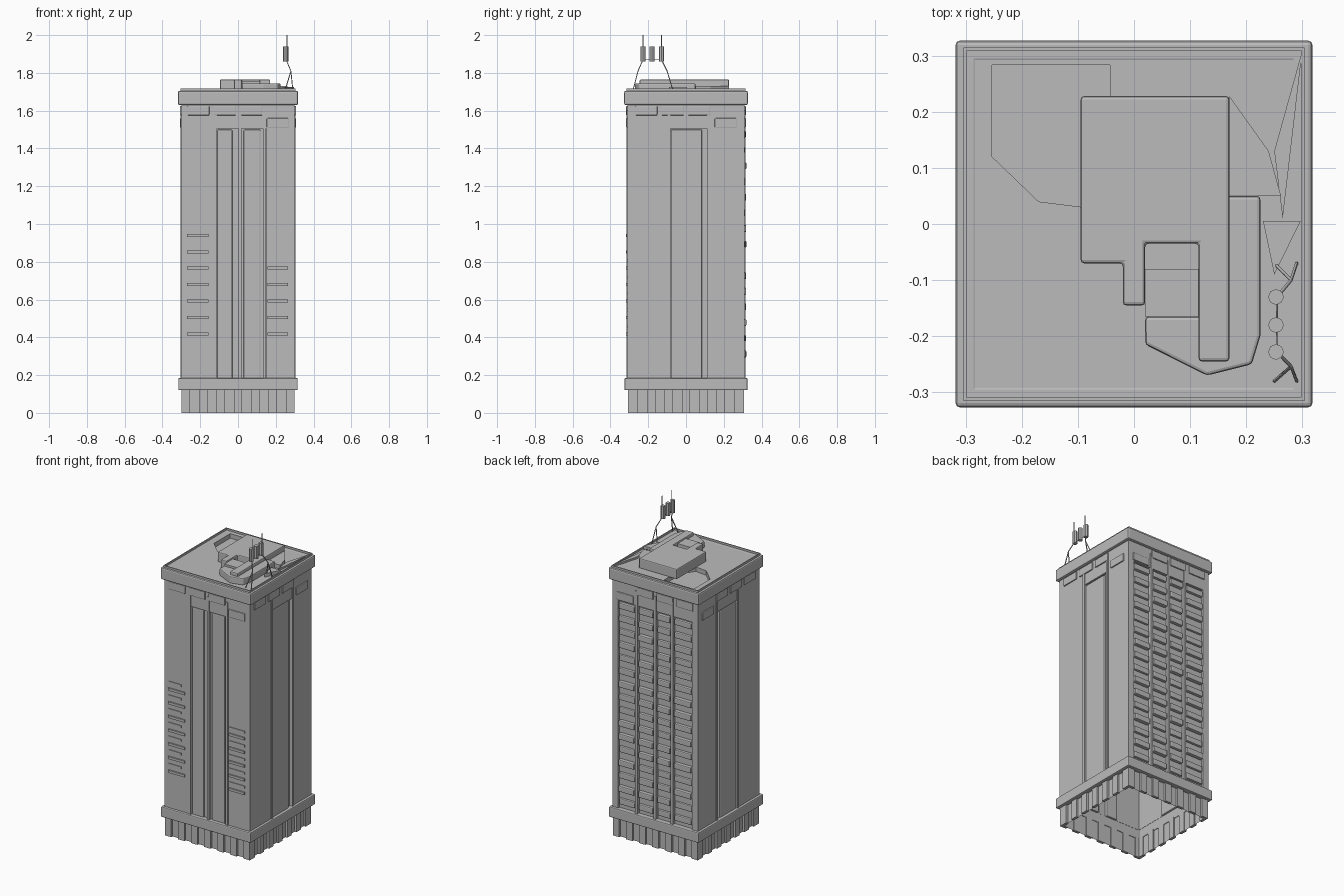
import bpy, bmesh, math, random
from mathutils import Vector

random.seed(4)
if "Cube" in bpy.data.objects:
    bpy.data.objects.remove(bpy.data.objects["Cube"])

# One concrete colour for everything
grey = bpy.data.materials.new("concrete grey")
grey.use_nodes = True
tone = (0.5, 0.5, 0.5, 1)
grey.diffuse_color = tone
grey.node_tree.nodes["Principled BSDF"].inputs["Base Color"].default_value = tone


def finish(name, bm, bevel=0):
    bmesh.ops.recalc_face_normals(bm, faces=bm.faces)
    mesh = bpy.data.meshes.new(name)
    bm.to_mesh(mesh)
    bm.free()
    mesh.materials.append(grey)
    ob = bpy.data.objects.new(name, mesh)
    bpy.context.collection.objects.link(ob)
    if bevel:
        mod = ob.modifiers.new("edge", "BEVEL")
        mod.width, mod.segments = bevel, 2
    return ob


def box(bm, x0, x1, y0, y1, z0, z1):
    vs = [bm.verts.new((x, y, z)) for z in (z0, z1)
          for x, y in ((x0, y0), (x1, y0), (x1, y1), (x0, y1))]
    bm.faces.new(vs[:4])
    bm.faces.new(vs[4:])
    for i in range(4):
        j = (i + 1) % 4
        bm.faces.new((vs[i], vs[j], vs[j + 4], vs[i + 4]))


def on_side(bm, side, u0, u1, d0, d1, z0, z1):
    """Box on one facade: u runs along it, d is the distance from the centre."""
    s = -1 if side in ("front", "west") else 1
    a, b = sorted((s * d0, s * d1))
    if side in ("front", "back"):
        box(bm, u0, u1, a, b, z0, z1)
    else:
        box(bm, a, b, u0, u1, z0, z1)


def ring(name, hx, hy, wide, z0, z1, bevel=0):
    bm = bmesh.new()
    outer = [(-hx, -hy), (hx, -hy), (hx, hy), (-hx, hy)]
    loops = []
    for inset, z in ((0, z0), (0, z1), (wide, z1), (wide, z0)):
        loops.append([bm.verts.new((x - math.copysign(inset, x),
                                    y - math.copysign(inset, y), z)) for x, y in outer])
    for k in range(4):
        p, q = loops[k], loops[(k + 1) % 4]
        for i in range(4):
            j = (i + 1) % 4
            bm.faces.new((p[i], p[j], q[j], q[i]))
    return finish(name, bm, bevel)


def prism(name, pts, z0, z1, bevel=0):
    bm = bmesh.new()
    face = bm.faces.new([bm.verts.new((x, y, z0)) for x, y in pts])
    top = bmesh.ops.extrude_face_region(bm, geom=[face])["geom"]
    for v in top:
        if isinstance(v, bmesh.types.BMVert):
            v.co.z = z1
    return finish(name, bm, bevel)


def wire(name, pts, radius):
    curve = bpy.data.curves.new(name, "CURVE")
    curve.dimensions = "3D"
    curve.bevel_depth, curve.bevel_resolution = radius, 0
    line = curve.splines.new("POLY")
    line.points.add(len(pts) - 1)
    for p, co in zip(line.points, pts):
        p.co = (*co, 1)
    curve.materials.append(grey)
    ob = bpy.data.objects.new(name, curve)
    bpy.context.collection.objects.link(ob)


# Hollow tower shell, open underneath
bm = bmesh.new()
box(bm, -0.285, 0.285, -0.295, 0.295, 0, 1.66)
bm.faces.ensure_lookup_table()
bmesh.ops.delete(bm, geom=[bm.faces[0]], context="FACES")
finish("tower_shell", bm)

# Facade walls standing proud of the recessed channels: (from, to) pairs
depth = {"front": 0.31, "back": 0.31, "east": 0.30, "west": 0.30}
walls = {"front": [(-0.30, -0.125), (0.15, 0.30)],
         "back": [(-0.30, -0.26), (0.26, 0.30)],
         "east": [(-0.31, -0.09), (0.125, 0.31)],
         "west": [(-0.31, -0.09), (0.125, 0.31)]}
ribs = {"front": [-0.12, 0.01, 0.14], "back": [-0.12, 0.0, 0.13],
        "east": [-0.09, 0.12], "west": [-0.09, 0.12]}
for side, d in depth.items():
    bm = bmesh.new()
    for u0, u1 in walls[side]:
        on_side(bm, side, u0, u1, d - 0.02, d, 0.18, 1.64)
    u0, u1 = walls[side][0][1], walls[side][1][0]
    on_side(bm, side, u0, u1, d - 0.02, d, 1.505, 1.64)
    finish(side + "_walls", bm)
    bm = bmesh.new()
    for u in ribs[side]:
        on_side(bm, side, u - 0.008, u + 0.008, d - 0.02, d + 0.005, 0.18, 1.6)
    finish(side + "_ribs", bm)
    # Ground floor piers
    bm = bmesh.new()
    for i in range(7):
        u = -0.276 + i * 0.092
        on_side(bm, side, u - 0.022, u + 0.022, d - 0.02, d - 0.002, 0, 0.13)
    finish(side + "_base_piers", bm)
    # Blocks below the cornice
    bm = bmesh.new()
    for i, u in enumerate((-0.21, -0.07, 0.07, 0.21)):
        low = 1.51 if i == 3 else 1.575
        on_side(bm, side, u - 0.058, u + 0.058, d - 0.01, d + 0.007, low, low + 0.05)
    finish(side + "_frieze_blocks", bm, 0.004)

# Smooth central panels in the channels
bm = bmesh.new()
on_side(bm, "front", -0.11, -0.03, 0.28, 0.304, 0.18, 1.5)
on_side(bm, "front", 0.03, 0.12, 0.28, 0.304, 0.18, 1.5)
for side in ("east", "west"):
    on_side(bm, side, -0.08, 0.085, 0.27, 0.297, 0.18, 1.5)
finish("channel_panels", bm, 0.006)

# Front balconies: slab with a sloped-looking rail
bm = bmesh.new()
for i in range(7):
    z = 0.41 + i * 0.087
    on_side(bm, "front", -0.27, -0.155, 0.30, 0.318, z, z + 0.016)
    on_side(bm, "front", -0.27, -0.18, 0.30, 0.314, z + 0.045, z + 0.058)
for i in range(5):
    z = 0.41 + i * 0.087
    on_side(bm, "front", 0.155, 0.265, 0.30, 0.318, z, z + 0.016)
    on_side(bm, "front", 0.155, 0.265, 0.30, 0.314, z + 0.04, z + 0.055)
finish("front_balconies", bm)

# Rear floors: uneven balconies in four bays
bm = bmesh.new()
for i in range(16):
    z = 0.21 + i * 0.083
    for u, half in ((-0.195, 0.06), (-0.06, 0.045), (0.065, 0.05), (0.2, 0.055)):
        out = 0.308 + random.random() * 0.012
        on_side(bm, "back", u - half, u + half, 0.29, out, z, z + 0.038)
finish("rear_balconies", bm, 0.006)

# Bands, cornice and parapet
ring("base_band", 0.316, 0.326, 0.035, 0.12, 0.185, 0.006)
ring("cornice", 0.318, 0.327, 0.04, 1.63, 1.705, 0.008)
ring("parapet", 0.304, 0.315, 0.006, 1.69, 1.717)

# Roof with a sunken light well
roof = prism("roof", [(-0.3, -0.31), (0.3, -0.31), (0.3, 0.31), (-0.3, 0.31)], 1.64, 1.704)
well = prism("well_cutter", [(-0.253, 0.12), (-0.17, 0.04), (-0.09, 0.03), (-0.043, 0.1),
                             (-0.043, 0.283), (-0.253, 0.283)], 1.675, 1.75)
well.hide_render = True
well.hide_viewport = True
cut = roof.modifiers.new("well", "BOOLEAN")
cut.operation, cut.object, cut.solver = "DIFFERENCE", well, "EXACT"

# Rooftop plant room, its lower skirt and ducts
prism("plant_room", [(-0.095, -0.07), (-0.02, -0.07), (-0.02, -0.145), (0.02, -0.145),
                     (0.02, -0.035), (0.115, -0.035), (0.115, -0.245), (0.17, -0.245),
                     (0.17, 0.228), (-0.095, 0.228)], 1.70, 1.765, 0.006)
prism("plant_skirt", [(0.02, -0.215), (0.13, -0.27), (0.21, -0.25), (0.225, -0.2),
                      (0.225, 0.05), (0.16, 0.05), (0.16, -0.165), (0.02, -0.165)],
      1.70, 1.745, 0.006)
prism("roof_hatch", [(0.02, -0.165), (0.115, -0.165), (0.115, -0.08), (0.02, -0.08)], 1.70, 1.755)
prism("side_duct", [(0.16, 0.05), (0.262, 0.05), (0.24, 0.13), (0.17, 0.228)], 1.70, 1.73)
prism("corner_fin", [(0.265, 0.01), (0.3, 0.31), (0.25, 0.13)], 1.70, 1.716)
prism("edge_flap", [(0.23, 0.005), (0.297, 0.005), (0.25, -0.09)], 1.70, 1.725)

# Aerial cluster
bm = bmesh.new()
for y in (-0.13, -0.18, -0.228):
    ret = bmesh.ops.create_cone(bm, cap_ends=True, segments=8, radius1=0.014,
                                radius2=0.014, depth=0.08)
    bmesh.ops.translate(bm, verts=ret["verts"], vec=Vector((0.253, y, 1.9)))
finish("aerial_drums", bm)
for n, (y, foot) in enumerate(((-0.13, -0.07), (-0.228, -0.28))):
    wire(f"aerial_rod_{n}", [(0.26, y, 1.94), (0.26, y, 2.0)], 0.003)
    for x in (0.25, 0.29):
        wire(f"aerial_leg_{n}_{x}", [(0.255, y, 1.87), (0.28, (y + foot) / 2, 1.81),
                                     (x, foot, 1.71)], 0.003)
wire("aerial_crossbar", [(0.255, -0.13, 1.87), (0.255, -0.228, 1.87)], 0.002)
